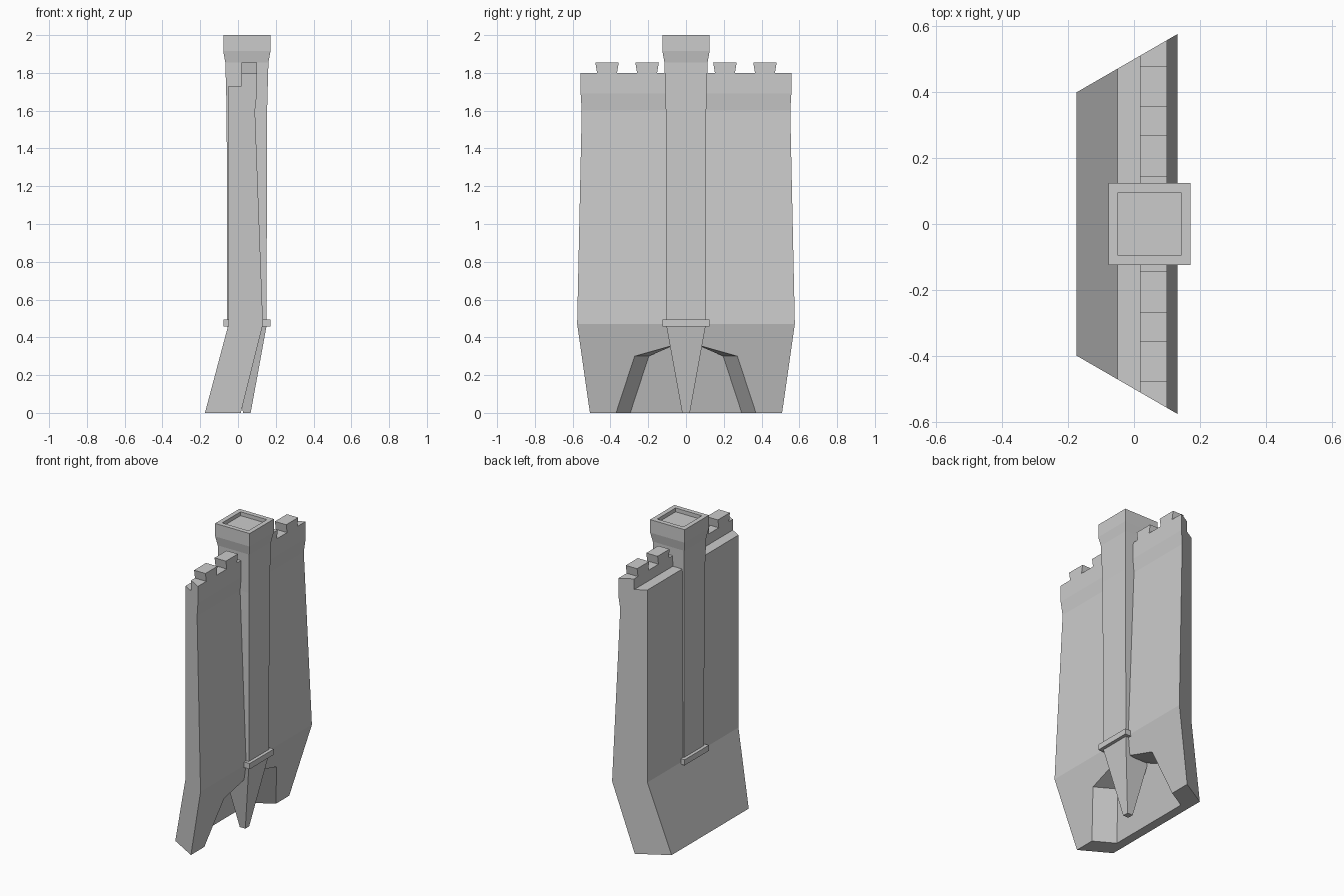
import bpy, bmesh, math

if "Cube" in bpy.data.objects:
    bpy.data.objects.remove(bpy.data.objects["Cube"])

TAN = math.tan(math.radians(30))
CX = 0.047          # x of the column axis


def make(name, bm):
    bmesh.ops.recalc_face_normals(bm, faces=bm.faces)
    me = bpy.data.meshes.new(name)
    bm.to_mesh(me)
    bm.free()
    ob = bpy.data.objects.new(name, me)
    bpy.context.collection.objects.link(ob)
    return ob


def loft(name, rings, triangulate=False):
    """Skin closed rings of equal length and cap both ends."""
    bm = bmesh.new()
    vs = [[bm.verts.new(p) for p in r] for r in rings]
    n = len(vs[0])
    for a, b in zip(vs, vs[1:]):
        for i in range(n):
            j = (i + 1) % n
            bm.faces.new((a[i], a[j], b[j], b[i]))
    bm.faces.new(vs[0])
    bm.faces.new(vs[-1])
    if triangulate:
        bmesh.ops.triangulate(bm, faces=[f for f in bm.faces if len(f.verts) == 4])
    return make(name, bm)


def square(half, z):
    return [(CX + sx * half, sy * half, z)
            for sx, sy in ((-1, -1), (1, -1), (1, 1), (-1, 1))]


# Wall: side profile swept between two mitred ends
profile = [(-0.175, 0), (0.015, 0), (0.132, 0.47), (0.09, 1.6), (0.10, 1.69),
           (0.10, 1.80), (0.018, 1.80), (0.018, 1.73), (-0.05, 1.73), (-0.05, 0.47)]
wall = loft("wall", [[(x, s * (0.5 + x * TAN), z) for x, z in profile] for s in (-1, 1)])


# Niche cutter: pointed arch narrowing towards the back, parallel to the sloped face
def arch(offset):
    d = offset * TAN
    pts = [(-0.403 - d, -0.1), (-0.272 - d, 0.3), (0, 0.385), (0.272 + d, 0.3), (0.403 + d, -0.1)]
    return [(0.015 + 0.117 * z / 0.47 + offset, y, z) for y, z in pts]


cutter = loft("niche_cutter", [arch(0.05), arch(-0.13)], True)
cutter.hide_render = True
cutter.hide_viewport = True
cut = wall.modifiers.new("niche", 'BOOLEAN')
cut.operation = 'DIFFERENCE'
cut.solver = 'EXACT'
cut.object = cutter

# Merlons: slightly flared blocks along the parapet
for i, y in enumerate((-0.418, -0.206, 0.206, 0.418)):
    loft(f"merlon_{i + 1}", [[(0.018, y - h, z), (0.10, y - h, z), (0.10, y + h, z), (0.018, y + h, z)]
                             for h, z in ((0.053, 1.80), (0.062, 1.855))])

# Column with flared head and recessed top
loft("column", [square(h, z) for h, z in
                ((0.104, 0.47), (0.107, 1.6), (0.114, 1.855), (0.125, 1.915),
                 (0.125, 2.0), (0.095, 2.0), (0.095, 1.975))])

# Collar and tapered spike under it
loft("collar", [square(0.125, z) for z in (0.457, 0.494)])
loft("spike", [square(0.02, 0), square(0.104, 0.46)])
